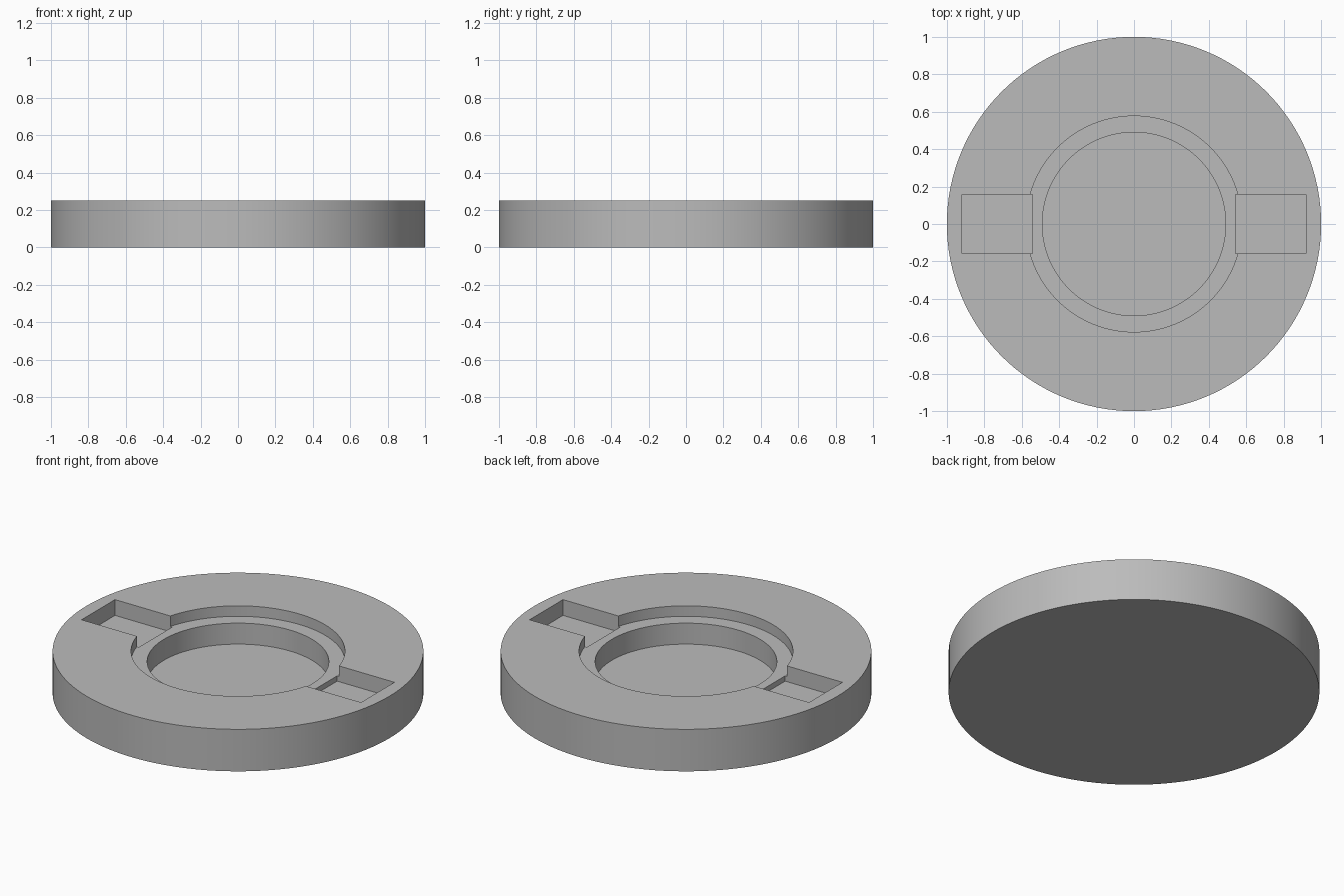
import bpy

if "Cube" in bpy.data.objects:
    bpy.data.objects.remove(bpy.data.objects["Cube"])

HEIGHT = 0.25
LEDGE_Z = 0.1875    # ring ledge
POCKET_Z = 0.156    # side pocket floors
WELL_Z = 0.0625     # central well floor

grey = bpy.data.materials.new("plain grey")
grey.diffuse_color = (0.5, 0.5, 0.5, 1)
grey.use_nodes = True
grey.node_tree.nodes["Principled BSDF"].inputs["Base Color"].default_value = grey.diffuse_color


def cylinder(name, radius, z0, z1):
    bpy.ops.mesh.primitive_cylinder_add(vertices=128, radius=radius, depth=z1 - z0,
                                        location=(0, 0, (z0 + z1) / 2))
    obj = bpy.context.object
    obj.name = name
    return obj


def box(name, x0, x1, y0, y1, z0, z1):
    bpy.ops.mesh.primitive_cube_add(size=1, location=((x0 + x1) / 2, (y0 + y1) / 2, (z0 + z1) / 2))
    obj = bpy.context.object
    obj.name = name
    obj.scale = (x1 - x0, y1 - y0, z1 - z0)
    return obj


# Round base disc
base = cylinder("round_base", 1.0, 0, HEIGHT)
base.data.materials.append(grey)

# Stepped round recess and the two side pockets
cutters = [cylinder("ledge_cutter", 0.577, LEDGE_Z, 0.4),
           cylinder("well_cutter", 0.49, WELL_Z, 0.42)]
for name, x0, x1 in (("left_pocket_cutter", -0.92, -0.543), ("right_pocket_cutter", 0.543, 0.92)):
    cutters.append(box(name, x0, x1, -0.157, 0.157, POCKET_Z, 0.44))

bpy.ops.object.select_all(action='DESELECT')
bpy.context.view_layer.objects.active = base
base.select_set(True)
for cutter in cutters:
    cutter.hide_render = True
    cut = base.modifiers.new(cutter.name, 'BOOLEAN')
    cut.operation = 'DIFFERENCE'
    cut.solver = 'EXACT'
    cut.object = cutter
    bpy.ops.object.modifier_apply(modifier=cut.name)
for cutter in cutters:
    bpy.data.objects.remove(cutter)

# Smooth round walls, sharp rims
bpy.ops.object.shade_smooth_by_angle(angle=0.5)
